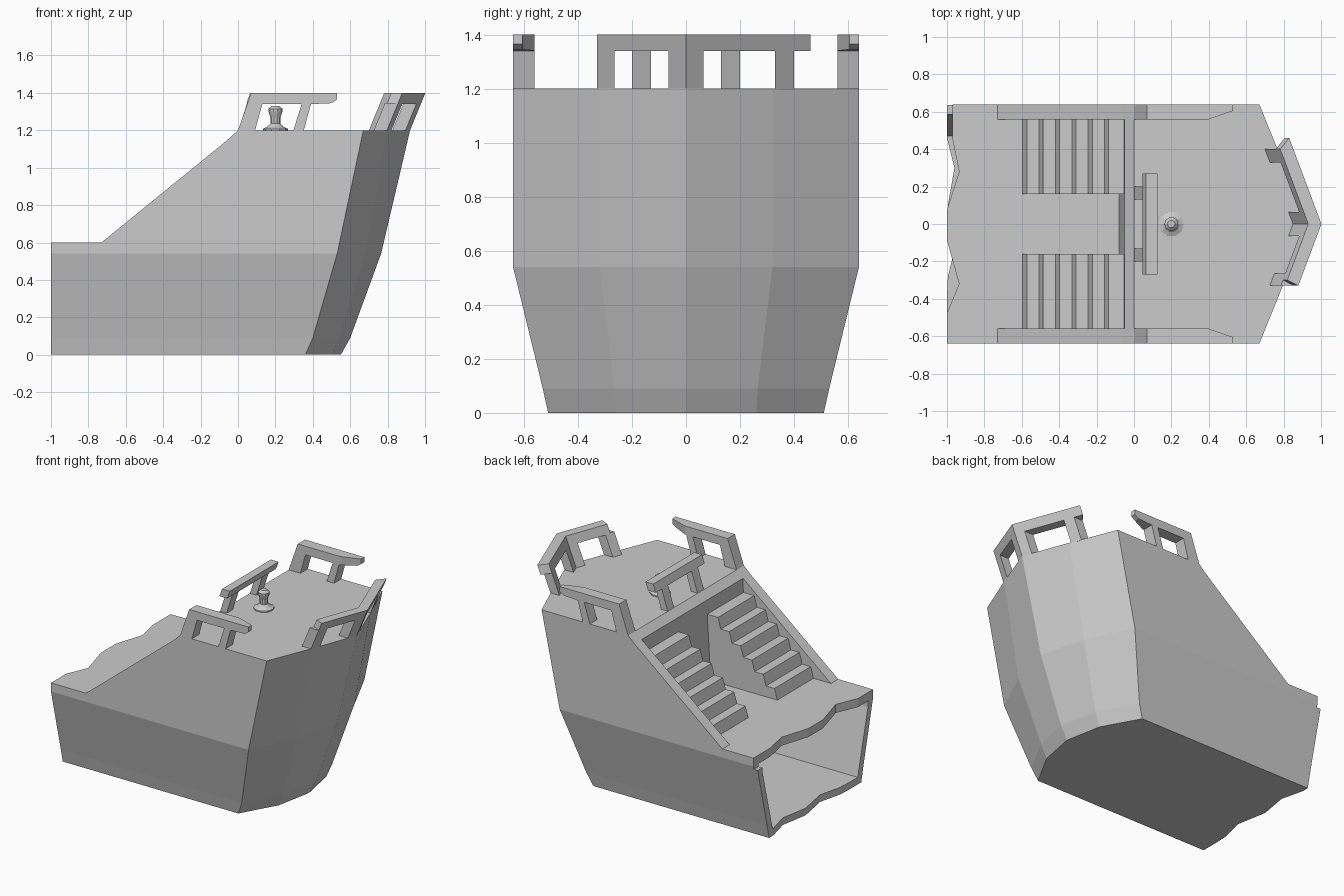
import bpy, bmesh, math

if "Cube" in bpy.data.objects:
    bpy.data.objects.remove(bpy.data.objects["Cube"])


def finish(name, bm):
    bmesh.ops.recalc_face_normals(bm, faces=bm.faces)
    me = bpy.data.meshes.new(name)
    bm.to_mesh(me)
    bm.free()
    ob = bpy.data.objects.new(name, me)
    bpy.context.collection.objects.link(ob)
    return ob


def loft(name, rings):
    bm = bmesh.new()
    rs = [[bm.verts.new(p) for p in r] for r in rings]
    for a, b in zip(rs, rs[1:]):
        n = len(a)
        for i in range(n):
            bm.faces.new((a[i], a[(i + 1) % n], b[(i + 1) % n], b[i]))
    bm.faces.new(rs[0])
    bm.faces.new(rs[-1])
    return finish(name, bm)


def side_prism(name, prof, y0, y1):
    return loft(name, [[(x, y, z) for x, z in prof] for y in (y0, y1)])


def plan_prism(name, plan, z0, z1, lean=0):
    return loft(name, [[(x + lean * (z - 1.2), y, z) for x, y in plan] for z in (z0, z1)])


def mirror_y(ob):
    m = ob.modifiers.new("mirror", 'MIRROR')
    m.use_axis = (False, True, False)


def cut(ob, cutter):
    m = ob.modifiers.new("cut", 'BOOLEAN')
    m.operation = 'DIFFERENCE'
    m.solver = 'EXACT'
    m.object = cutter
    bpy.context.view_layer.objects.active = ob
    bpy.ops.object.modifier_apply(modifier=m.name)
    bpy.data.objects.remove(cutter)


# Hull: z, half width, corner x, mid x, mid y, tip x
levels = [(0, .51, .36, .50, .26, .55), (.09, .53, .40, .54, .265, .60),
          (.54, .64, .53, .68, .32, .765), (1.2, .64, .67, .80, .32, .92)]
rings = []
for z, w, xc, xm, ym, xt in levels:
    half = [(-1, w, z), (xc, w, z), (xm, ym, z)]
    rings.append(half + [(xt, 0, z)] + [(x, -y, c) for x, y, c in reversed(half)])
hull = loft("broken_hull", rings)

# Sloping side walls, then the recess between them
cut(hull, side_prism("slope_cut", [(-1.2, .6), (-.73, .6), (-.06, 1.145), (0, 1.2),
                                   (0, 1.5), (-1.2, 1.5)], -1, 1))
cut(hull, side_prism("recess_cut", [(-.73, .6), (-.08, .6), (-.05, 1.1), (-.05, 1.5),
                                    (-.73, 1.5)], -.56, .56))

# Open hold behind the break
section = [(-.47, .05), (.47, .05), (.585, .5), (.585, .54), (-.585, .54), (-.585, .5)]
cut(hull, loft("hold_cut", [[(x, y, z) for y, z in section] for x in (-1.2, .34)]))

# Jagged broken edges on deck and bottom
deck_edge = [(-.97, .7), (-.97, .45), (-.935, .28), (-1.002, .07), (-1.002, -.08),
             (-.935, -.32), (-1.002, -.48), (-1.1, -.48), (-1.1, .7)]
floor_edge = [(-1.002, .47), (-.96, .3), (-.995, .1), (-.955, -.12), (-.995, -.28),
              (-1.002, -.42), (-1.1, -.42), (-1.1, .47)]
cut(hull, plan_prism("deck_break_cut", deck_edge, .52, .8))
cut(hull, plan_prism("floor_break_cut", floor_edge, -.1, .07))

# Twin stairs with slanted risers
steps = [(-.6, .6)]
for i in range(6):
    x, z = -.595 + .0875 * i, .6 + .076 * i
    steps += [(x, z), (x + .022, z + .076)]
steps = steps[1:] + [(-.05, .6 + .076 * 6), (-.05, .59), (-.595, .59)]
mirror_y(side_prism("stairs", steps, .16, .565))

# Side railings with tapered forward tips
rail = side_prism("side_railing", [(0, 1.195), (0, 1.2), (.07, 1.4), (.53, 1.4), (.53, 1.365),
                                   (.5, 1.345), (.39, 1.34), (.35, 1.195), (.295, 1.195),
                                   (.34, 1.34), (.13, 1.34), (.09, 1.195)], .56, .64)
bm = bmesh.new()
bm.from_mesh(rail.data)
bmesh.ops.bisect_plane(bm, geom=bm.verts[:] + bm.edges[:] + bm.faces[:],
                       plane_co=(.4, 0, 0), plane_no=(1, 0, 0))
for v in bm.verts:
    if v.co.x > .45 and v.co.y < .6:
        v.co.y = .605
bm.to_mesh(rail.data)
bm.free()
mirror_y(rail)


# Bow railing leaning outward with the stem
def outer(y):
    return .92 - .375 * abs(y)


def bow_piece(name, y0, y1, z0, z1, trim=0):
    ys = [y0, 0, y1] if y0 < 0 < y1 else [y0, y1]
    plan = [(outer(y), y) for y in ys]
    inner = [y0 + trim / 2, *ys[1:-1], y1 - trim]
    plan += [(outer(y) - .07, y) for y in reversed(inner)]
    plan_prism(name, plan, z0, z1, .41)


bow_piece("bow_rail_bar", -.33, .46, 1.34, 1.4, .06)
for y0, y1 in ((-.33, -.265), (-.065, .065), (.33, .40)):
    bow_piece("bow_rail_post", y0, y1, 1.195, 1.345)

# Rail at the head of the stairs
side_prism("stair_head_bar", [(.045, 1.345), (.065, 1.4), (.125, 1.4), (.105, 1.345)], -.27, .27)
mirror_y(side_prism("stair_head_post", [(0, 1.195), (.05, 1.195), (.1, 1.35), (.05, 1.35)],
                    .13, .2))

# Capstan on the upper deck
turned = [(.067, 1.195), (.067, 1.208), (.045, 1.218), (.027, 1.235),
          (.027, 1.27), (.037, 1.3), (.037, 1.315), (.02, 1.33)]
loft("capstan", [[(.2 + r * math.cos(math.tau * i / 10), r * math.sin(math.tau * i / 10), z)
                  for i in range(10)] for r, z in turned])
